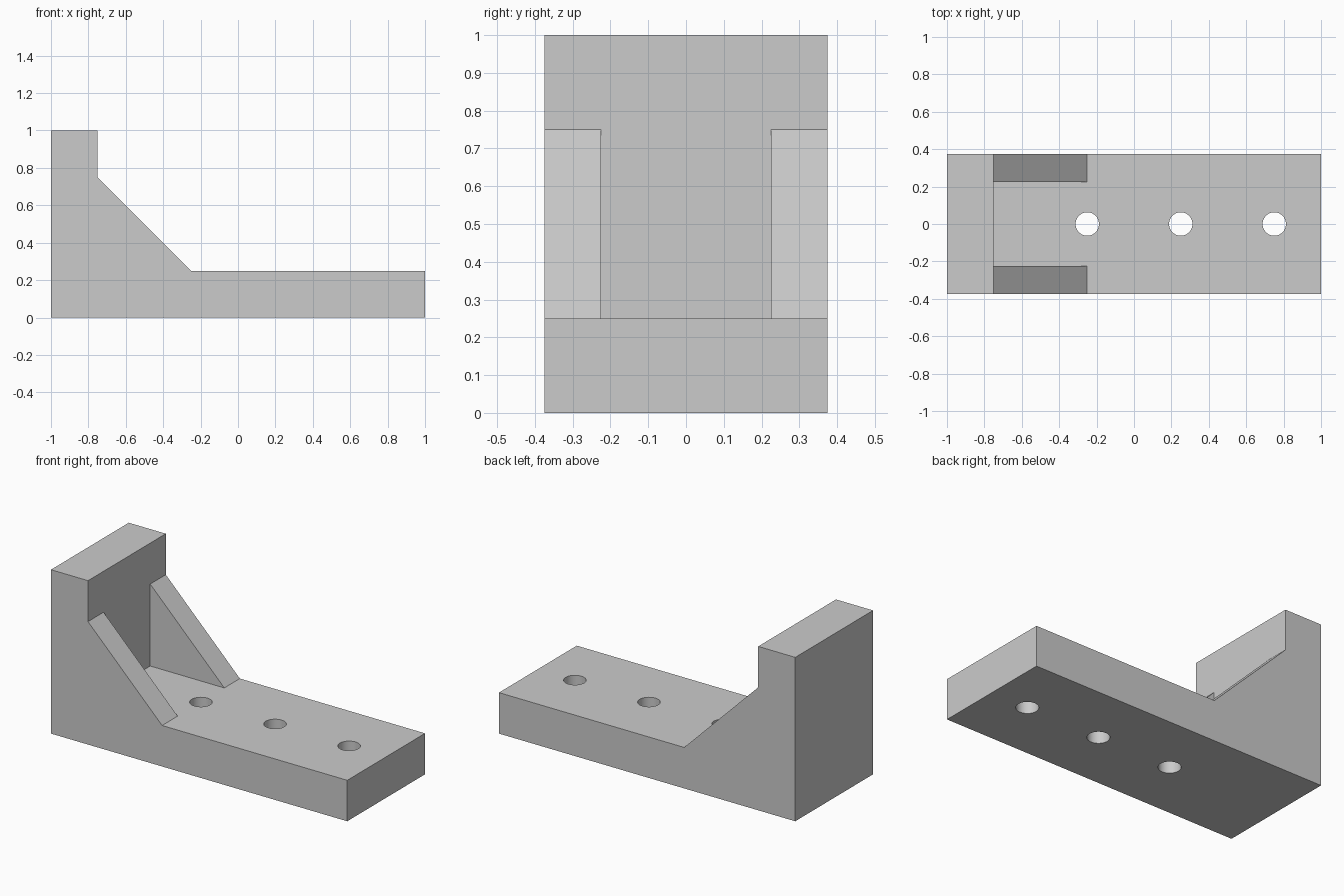
import bpy
import bmesh
import math

cube = bpy.data.objects.get("Cube")
if cube:
    bpy.data.objects.remove(cube, do_unlink=True)

HALF_WIDTH = 0.375
RIB_INNER = 0.225
HOLE_RADIUS = 0.0625

grey = bpy.data.materials.new("plain_grey")
grey.use_nodes = True
grey.diffuse_color = (0.6, 0.6, 0.6, 1)
grey.node_tree.nodes["Principled BSDF"].inputs["Base Color"].default_value = (0.6, 0.6, 0.6, 1)


def extrude_profile(name, profile, half):
    """Extrude an x-z outline symmetrically along y."""
    bm = bmesh.new()
    face = bm.faces.new([bm.verts.new((x, -half, z)) for x, z in profile])
    result = bmesh.ops.extrude_face_region(bm, geom=[face])
    verts = [g for g in result["geom"] if isinstance(g, bmesh.types.BMVert)]
    bmesh.ops.translate(bm, verts=verts, vec=(0, 2 * half, 0))
    bmesh.ops.recalc_face_normals(bm, faces=bm.faces)
    mesh = bpy.data.meshes.new(name)
    bm.to_mesh(mesh)
    bm.free()
    mesh.materials.append(grey)
    obj = bpy.data.objects.new(name, mesh)
    bpy.context.collection.objects.link(obj)
    return obj


def cut(target, cutter):
    """Subtract the cutter and remove it."""
    mod = target.modifiers.new("cut", "BOOLEAN")
    mod.operation = "DIFFERENCE"
    mod.solver = "EXACT"
    mod.object = cutter
    bpy.context.view_layer.objects.active = target
    bpy.ops.object.modifier_apply(modifier=mod.name)
    bpy.data.objects.remove(cutter, do_unlink=True)


# Base, upright wall and sloped gussets share one side outline
bracket = extrude_profile("angle_bracket", [
    (-1, 0), (1, 0), (1, 0.25), (-0.25, 0.25), (-0.75, 0.75), (-0.75, 1), (-1, 1),
], HALF_WIDTH)

# Pocket that leaves a gusset on each side
cut(bracket, extrude_profile("pocket_cutter", [
    (-0.75, 0.25), (-0.2, 0.25), (-0.2, 0.9), (-0.75, 0.9),
], RIB_INNER))

# Row of bolt holes through the base
for x in (-0.25, 0.25, 0.75):
    bpy.ops.mesh.primitive_cylinder_add(vertices=48, radius=HOLE_RADIUS, depth=0.6,
                                        location=(x, 0, 0.125))
    hole = bpy.context.object
    hole.data.materials.append(grey)
    cut(bracket, hole)

# Merge leftover coplanar splits
bm = bmesh.new()
bm.from_mesh(bracket.data)
bmesh.ops.remove_doubles(bm, verts=bm.verts, dist=0.0001)
bmesh.ops.dissolve_limit(bm, angle_limit=math.radians(0.5), verts=bm.verts, edges=bm.edges)
bm.to_mesh(bracket.data)
bm.free()

# Round the hole walls while keeping the edges crisp
bpy.ops.object.select_all(action="DESELECT")
bracket.select_set(True)
bpy.context.view_layer.objects.active = bracket
bpy.ops.object.shade_smooth_by_angle(angle=math.radians(30))
